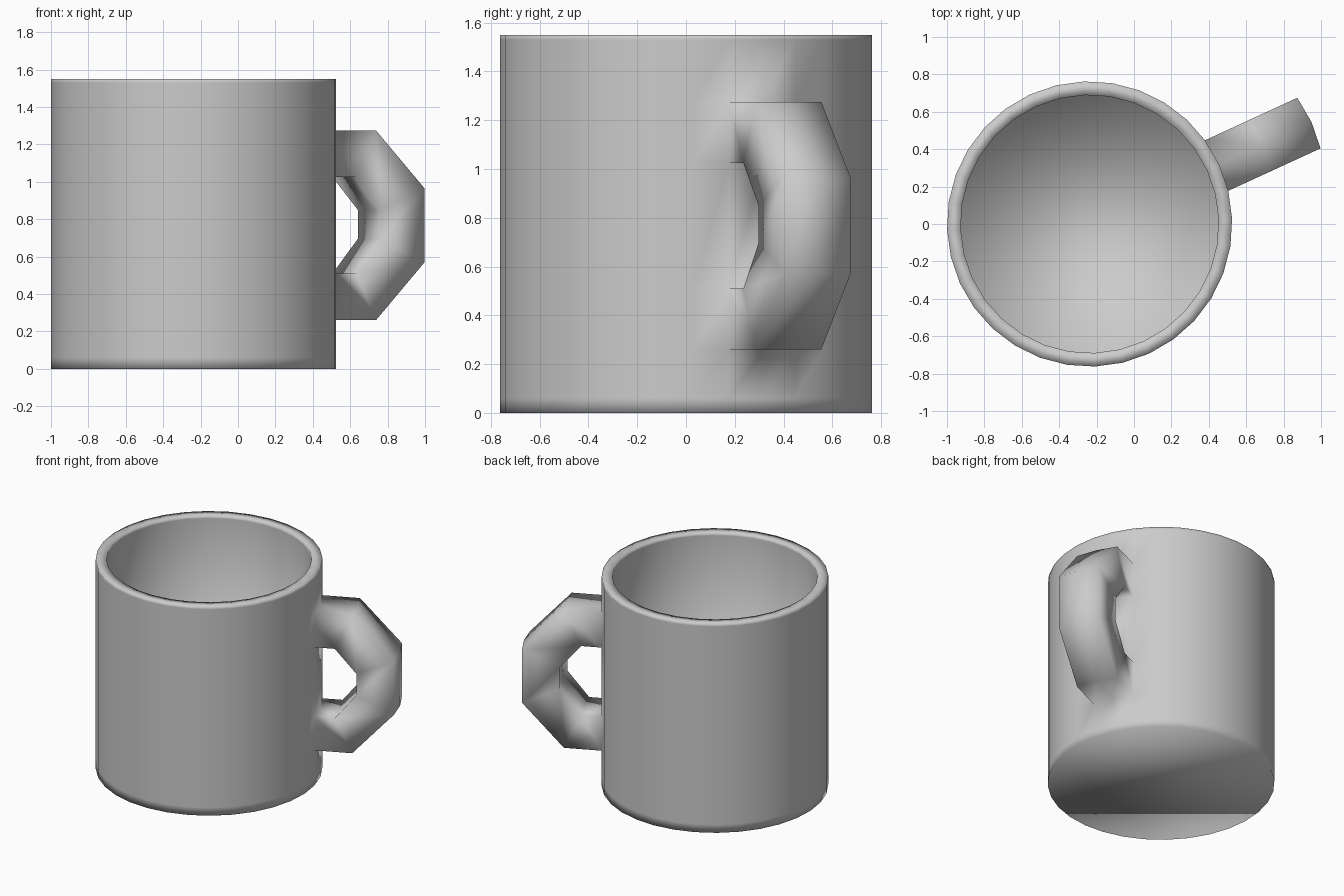
import bpy, bmesh, math
from mathutils import Vector

if "Cube" in bpy.data.objects:
    bpy.data.objects.remove(bpy.data.objects["Cube"])

SIDES = 32
CX = -0.2375            # mug axis
R_OUT, R_IN = 0.7625, 0.69
TURN = math.radians(24.7)   # direction of the handle
STEP = 2 * math.pi / SIDES

bm = bmesh.new()


def ring(radius, z):
    return [bm.verts.new((CX + radius * math.cos(TURN + STEP * i),
                          radius * math.sin(TURN + STEP * i), z))
            for i in range(SIDES)]


def bridge(a, b, skip=()):
    n = len(a)
    for i in range(n):
        if i not in skip:
            bm.faces.new((a[i], a[(i + 1) % n], b[(i + 1) % n], b[i]))


# Body: outer wall, rim, inner wall, floor; the handle's openings are left out
profile = [(R_OUT, 0.0), (R_OUT, 0.06), (R_OUT, 0.26), (R_OUT, 0.51),
           (R_OUT, 1.025), (R_OUT, 1.275), (R_OUT, 1.53), (R_OUT, 1.55),
           (R_IN, 1.55), (R_IN, 1.53), (R_IN, 0.08)]
rings = [ring(r, z) for r, z in profile]
for j in range(len(rings) - 1):
    bridge(rings[j], rings[j + 1], (SIDES - 1, 0) if j in (2, 4) else ())
bm.faces.new(rings[0][::-1])
bm.faces.new(rings[-1])

# Handle: two wall faces swept out along an angular loop and welded back
radial = Vector((math.cos(TURN), math.sin(TURN), 0))
side = Vector((-math.sin(TURN), math.cos(TURN), 0))
half = R_OUT * math.sin(STEP)
bulge = R_OUT * (1 - math.cos(STEP))


def row(r, z):
    return [bm.verts.new(Vector((CX, 0, z)) + radial * (r + (bulge if k == 0 else 0))
                         + side * half * k) for k in (-1, 0, 1)]


def wall_row(j):
    return [rings[j][k] for k in (-1, 0, 1)]


outer = [(1.005, 0.26), (1.291, 0.57), (1.291, 0.965), (1.005, 1.275)]
inner = [(0.886, 0.51), (1.035, 0.695), (1.035, 0.85), (0.886, 1.025)]
sections = [wall_row(2) + wall_row(3)[::-1]]
sections += [row(*o) + row(*i)[::-1] for o, i in zip(outer, inner)]
sections += [wall_row(5) + wall_row(4)[::-1]]
for a, b in zip(sections, sections[1:]):
    bridge(a, b)

bmesh.ops.recalc_face_normals(bm, faces=bm.faces)
for f in bm.faces:
    f.smooth = True
mesh = bpy.data.meshes.new("mug")
bm.to_mesh(mesh)
bm.free()
mug = bpy.data.objects.new("mug", mesh)
bpy.context.collection.objects.link(mug)
